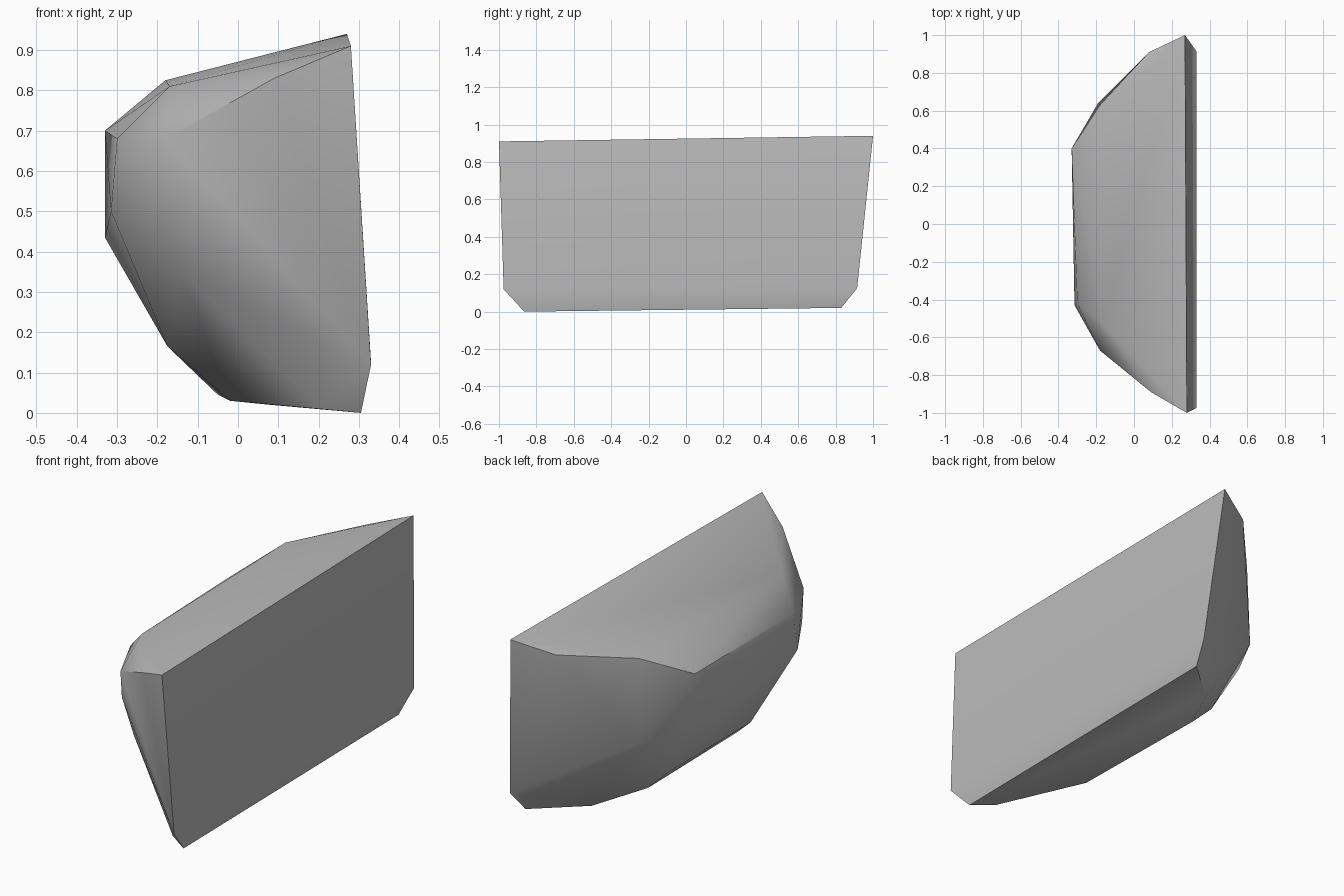
import bpy
import bmesh
import math

cube = bpy.data.objects.get("Cube")
if cube:
    bpy.data.objects.remove(cube, do_unlink=True)

# Stone colour
stone = bpy.data.materials.new("stone_grey")
stone.use_nodes = True
grey = (0.5, 0.5, 0.5, 1)
stone.diffuse_color = grey
stone.node_tree.nodes["Principled BSDF"].inputs["Base Color"].default_value = grey

# Flat split side of the rock
split_side = [(.28, -1, .91), (.27, 1, .94), (.33, -.975, .12),
              (.33, .915, .125), (.305, -.865, 0), (.305, .83, .02)]

# Rim of the sloping top
top_rim = [(.08, .91, .88), (-.18, .63, .825), (-.33, .4, .7),
           (-.3, -.42, .68), (-.17, -.52, .81), (-.18, -.67, .68),
           (.09, -.89, .83)]

# Bulging outer flank
flank = [(-.19, .64, .41), (-.33, .39, .435), (-.315, -.43, .5),
         (-.2, -.63, .53), (-.14, -.62, .35), (-.175, -.26, .165),
         (-.175, .37, .165)]

# Underside
underside = [(.08, .63, .02), (-.05, .37, .045), (-.02, -.38, .03),
             (.2, -.8, .01)]

# Wrap the corners in one convex chunk
bm = bmesh.new()
for corner in split_side + top_rim + flank + underside:
    bm.verts.new(corner)
hull = bmesh.ops.convex_hull(bm, input=bm.verts)
loose = [v for v in bm.verts if not v.link_faces]
bmesh.ops.delete(bm, geom=loose, context='VERTS')
# Merge nearly flat triangles into clean facets
bmesh.ops.dissolve_limit(bm, angle_limit=math.radians(1.5),
                         verts=bm.verts, edges=bm.edges)
bmesh.ops.recalc_face_normals(bm, faces=bm.faces)

mesh = bpy.data.meshes.new("rock_chunk")
bm.to_mesh(mesh)
bm.free()
mesh.materials.append(stone)
rock = bpy.data.objects.new("rock_chunk", mesh)
bpy.context.collection.objects.link(rock)

# Soft shading with crisp breaks
bpy.ops.object.select_all(action='DESELECT')
rock.select_set(True)
bpy.context.view_layer.objects.active = rock
bpy.ops.object.shade_smooth_by_angle(angle=math.radians(35))
